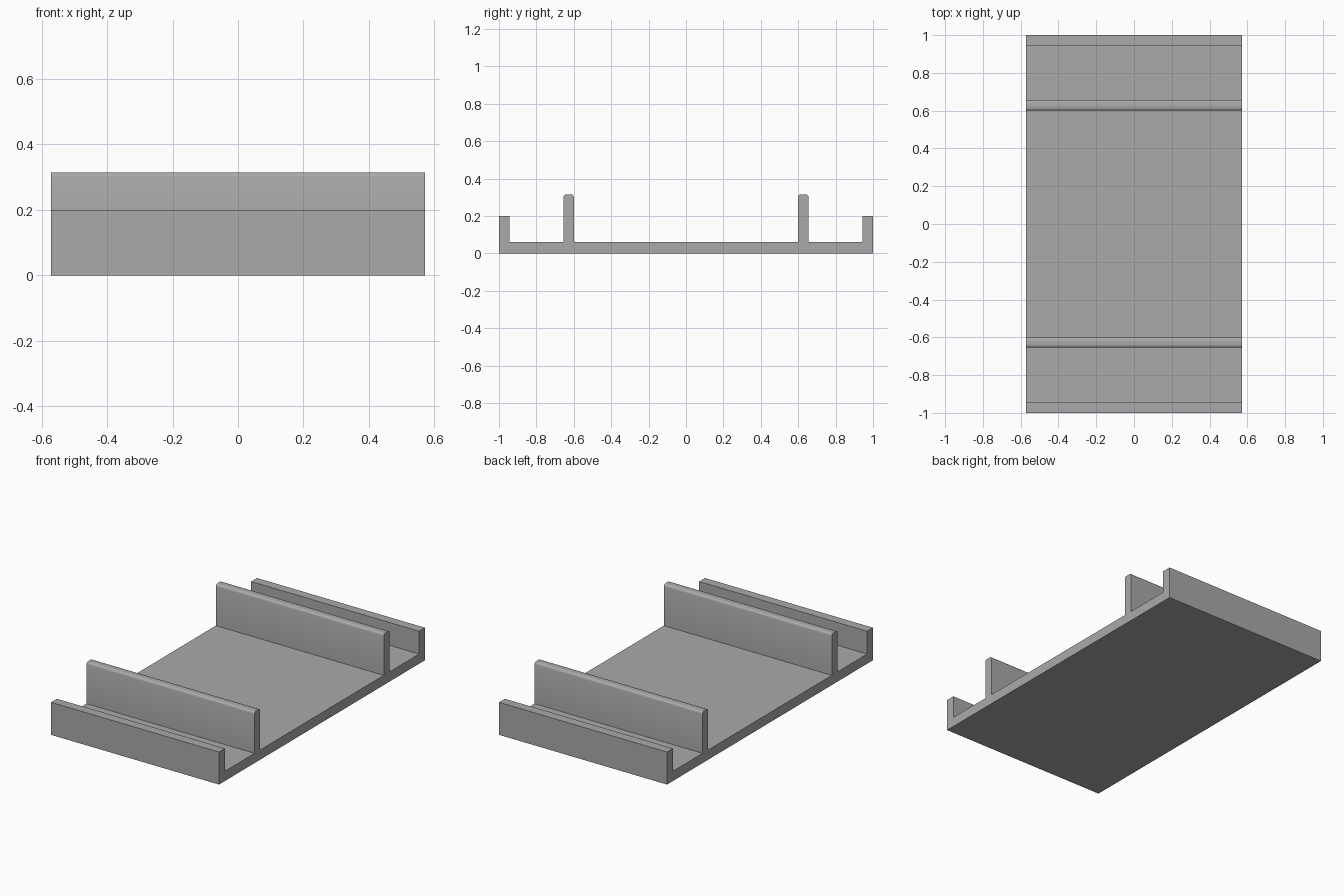
import bpy, bmesh, math

cube = bpy.data.objects.get("Cube")
if cube:
    bpy.data.objects.remove(cube, do_unlink=True)

HALF_WIDTH = 0.571
BASE_TOP, LIP_TOP, RIB_TOP = 0.06, 0.2, 0.315
RIB_IN, RIB_OUT, LIP_IN = 0.6, 0.655, 0.943
ROUND = 0.014

grey = bpy.data.materials.new("plain grey")
grey.use_nodes = True
colour = (0.40, 0.40, 0.40, 1)
grey.diffuse_color = colour
grey.node_tree.nodes["Principled BSDF"].inputs["Base Color"].default_value = colour


def corner(y, z, start):
    """Quarter-round corner, swept clockwise from the start angle."""
    angles = [math.radians(start - 30 * i) for i in range(4)]
    return [(y + ROUND * math.cos(a), z + ROUND * math.sin(a)) for a in angles]


# Half of the cross-section, from the middle of the tray floor outwards
half = [(RIB_IN, BASE_TOP)]
half += corner(RIB_IN + ROUND, RIB_TOP - ROUND, 180)
half += corner(RIB_OUT - ROUND, RIB_TOP - ROUND, 90)
half += [(RIB_OUT, BASE_TOP), (LIP_IN, BASE_TOP), (LIP_IN, LIP_TOP), (1, LIP_TOP), (1, 0)]
profile = half + [(-y, z) for y, z in reversed(half)]

# Channelled tray: the mirrored section extruded across the width
bm = bmesh.new()
end = bm.faces.new([bm.verts.new((-HALF_WIDTH, y, z)) for y, z in profile])
extruded = bmesh.ops.extrude_face_region(bm, geom=[end], use_keep_orig=True)
moved = [v for v in extruded["geom"] if isinstance(v, bmesh.types.BMVert)]
bmesh.ops.translate(bm, verts=moved, vec=(2 * HALF_WIDTH, 0, 0))
bmesh.ops.recalc_face_normals(bm, faces=bm.faces)

mesh = bpy.data.meshes.new("channelled_tray")
bm.to_mesh(mesh)
bm.free()
mesh.materials.append(grey)
tray = bpy.data.objects.new("channelled_tray", mesh)
bpy.context.collection.objects.link(tray)

# Smooth the rounded rib tops while keeping the square edges crisp
bpy.ops.object.select_all(action="DESELECT")
tray.select_set(True)
bpy.context.view_layer.objects.active = tray
bpy.ops.object.shade_smooth_by_angle(angle=math.radians(35))
